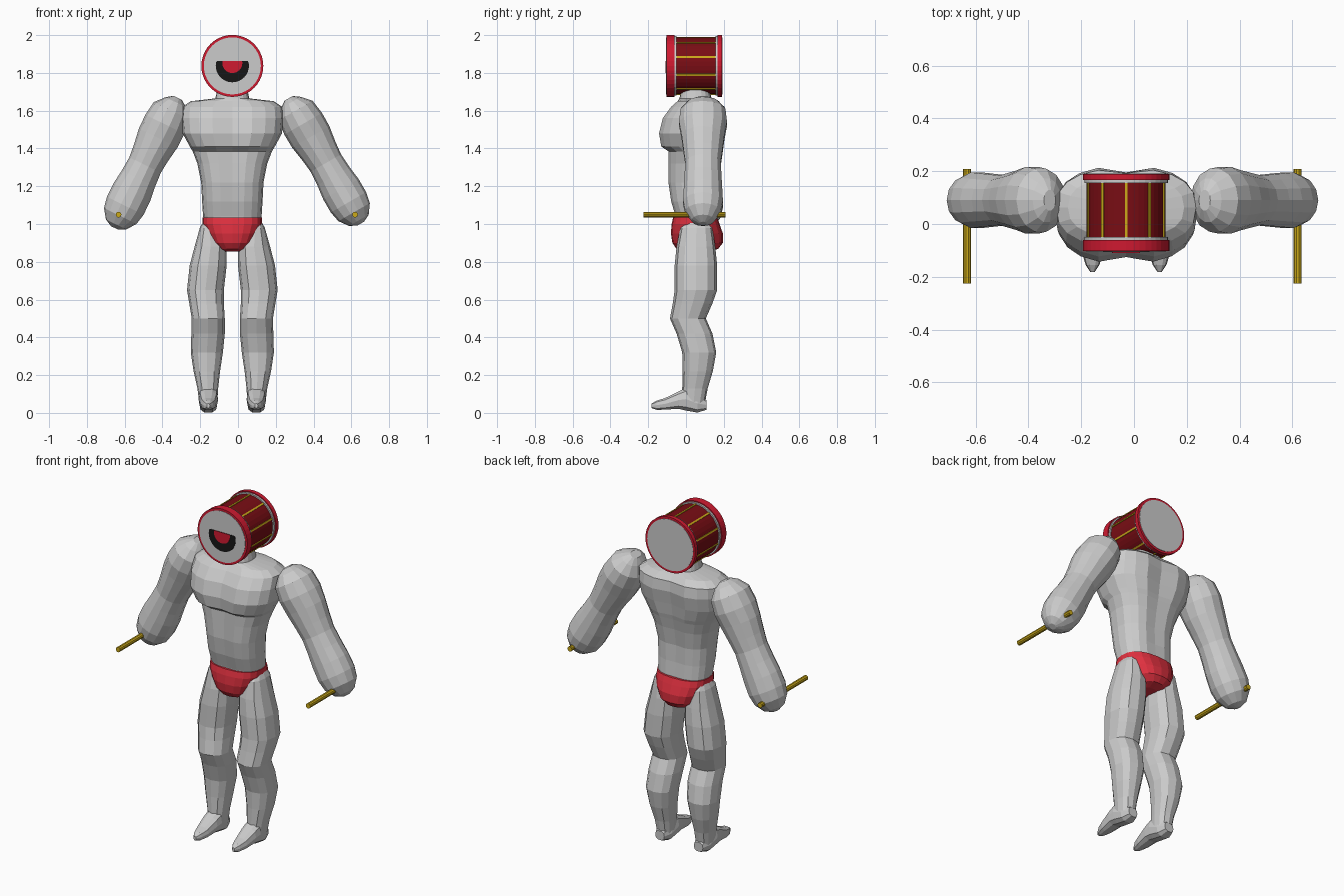
import bpy, bmesh
from math import sin, cos, pi, exp, copysign
from mathutils import Vector, Matrix

cube = bpy.data.objects.get("Cube")
if cube:
    bpy.data.objects.remove(cube, do_unlink=True)

MID = -0.03                              # centre line of the body
HEAD = Vector((MID, 0, 1.837))           # drum axis


def material(name, color):
    m = bpy.data.materials.new(name)
    m.use_nodes = True
    m.diffuse_color = (*color, 1)
    m.node_tree.nodes["Principled BSDF"].inputs["Base Color"].default_value = (*color, 1)
    return m


grey = material("light grey", (0.6, 0.6, 0.6))
red = material("rim red", (0.62, 0.01, 0.03))
cloth = material("brief red", (0.74, 0.03, 0.05))
maroon = material("dark red", (0.19, 0.004, 0.007))
gold = material("gold", (0.6, 0.4, 0.01))
black = material("black", (0.008, 0.008, 0.008))


def finish(name, bm, mat):
    bmesh.ops.recalc_face_normals(bm, faces=bm.faces)
    me = bpy.data.meshes.new(name)
    bm.to_mesh(me)
    bm.free()
    me.materials.append(mat)
    ob = bpy.data.objects.new(name, me)
    bpy.context.collection.objects.link(ob)
    return ob


def loft(name, rings, mat):
    """Skin a list of equal point rings and cap both ends."""
    bm = bmesh.new()
    loops = [[bm.verts.new(p) for p in ring] for ring in rings]
    for a, b in zip(loops, loops[1:]):
        for i in range(len(a)):
            j = (i + 1) % len(a)
            bm.faces.new((a[i], a[j], b[j], b[i]))
    bm.faces.new(loops[0])
    bm.faces.new(loops[-1])
    return finish(name, bm, mat)


def oval(n, power=1.0):
    """Unit oval points; a power below one makes it boxier."""
    for i in range(n):
        a = 2 * pi * i / n
        yield tuple(copysign(abs(v) ** power, v) for v in (cos(a), sin(a)))


def level(z, x0, x1, y0, y1, n, power=1.0, groove=0.0):
    """Horizontal ring with an optional crease down the front and back."""
    cx, cy = (x0 + x1) / 2, (y0 + y1) / 2
    ring = []
    for u, v in oval(n, power):
        x = u * (x1 - x0) / 2
        pull = 1 - groove * exp(-(x / 0.05) ** 2)
        ring.append((cx + x, cy + v * pull * (y1 - y0) / 2, z))
    return ring


def cylinder(name, x, z, y0, y1, r, mat, n=32):
    return loft(name, [[(x + r * u, y, z + r * v) for u, v in oval(n)] for y in (y0, y1)], mat)


# Torso: height, half width, front, back, crease
torso = [
    (0.95, 0.12, -0.05, 0.15, 0), (1.04, 0.155, -0.06, 0.155, 0.05),
    (1.12, 0.16, -0.085, 0.15, 0.08), (1.22, 0.165, -0.1, 0.15, 0.1),
    (1.32, 0.185, -0.1, 0.165, 0.1), (1.385, 0.21, -0.1, 0.18, 0.1),
    (1.41, 0.225, -0.138, 0.19, 0.12), (1.48, 0.263, -0.15, 0.205, 0.14),
    (1.56, 0.27, -0.13, 0.22, 0.14), (1.62, 0.265, -0.085, 0.21, 0.12),
    (1.65, 0.22, -0.05, 0.175, 0.05), (1.665, 0.09, -0.035, 0.135, 0),
    (1.71, 0.08, -0.025, 0.125, 0),
]
loft("torso", [level(z, MID - w, MID + w, f, b, 20, 0.8, g) for z, w, f, b, g in torso], grey)

# Briefs
briefs = [
    (1.035, 0.158, -0.068, 0.165), (1.0, 0.158, -0.076, 0.178), (0.95, 0.14, -0.08, 0.195),
    (0.9, 0.115, -0.072, 0.195), (0.868, 0.08, -0.05, 0.17), (0.855, 0.05, -0.01, 0.12),
]
loft("briefs", [level(z, MID - w, MID + w, f, b, 20, 0.8) for z, w, f, b in briefs], cloth)

# Legs: height, inner edge, outer edge, front, back
leg = [
    (1.02, 0.1, 0.15, 0.01, 0.11), (0.98, 0.07, 0.172, -0.03, 0.14),
    (0.88, 0.03, 0.2, -0.05, 0.155), (0.78, 0.03, 0.226, -0.06, 0.165),
    (0.65, 0.045, 0.24, -0.06, 0.165), (0.58, 0.045, 0.228, -0.07, 0.14),
    (0.5, 0.04, 0.215, -0.085, 0.105), (0.42, 0.04, 0.217, -0.05, 0.14),
    (0.32, 0.05, 0.22, -0.02, 0.16), (0.22, 0.065, 0.205, -0.018, 0.142),
    (0.13, 0.075, 0.185, -0.02, 0.115), (0.05, 0.08, 0.175, -0.02, 0.1),
]
# Feet: depth, half width, sole, top
foot = [
    (0.108, 0.03, 0.015, 0.07), (0.06, 0.048, 0.0, 0.1), (0.0, 0.052, 0.01, 0.135),
    (-0.04, 0.05, 0.02, 0.115), (-0.11, 0.04, 0.016, 0.08),
    (-0.155, 0.026, 0.015, 0.066), (-0.182, 0.008, 0.025, 0.05),
]
# Arms: distance from shoulder, radius in x-z, radius in y
arm = [
    (-0.075, 0.025, 0.04), (-0.05, 0.06, 0.085), (0.0, 0.104, 0.122), (0.08, 0.115, 0.13),
    (0.16, 0.114, 0.116), (0.25, 0.1, 0.105), (0.32, 0.093, 0.096), (0.4, 0.098, 0.1),
    (0.48, 0.108, 0.104), (0.56, 0.108, 0.108), (0.62, 0.096, 0.096), (0.67, 0.06, 0.06),
    (0.69, 0.02, 0.02),
]
sides = [("left", 1, 0.305, 0.605, 0.62), ("right", -1, -0.352, -0.605, -0.632)]
for side, s, shoulder, hand, stick in sides:
    loft(side + "_leg", [level(z, MID + s * i, MID + s * o, f, b, 12, 0.85)
                         for z, i, o, f, b in leg], grey)
    loft(side + "_foot", [[(MID + s * 0.127 + w * u, y, (lo + hi) / 2 + v * (hi - lo) / 2)
                           for u, v in oval(10, 0.75)] for y, w, lo, hi in foot], grey)
    start = Vector((shoulder, 0.09, 1.6))
    axis = (Vector((hand, 0.09, 1.08)) - start).normalized()
    across = axis.cross(Vector((0, 1, 0)))
    loft(side + "_arm", [[start + axis * d + across * (r * u) + Vector((0, ry * v, 0))
                          for u, v in oval(14)] for d, r, ry in arm], grey)
    cylinder(side + "_drumstick", stick, 1.05, -0.226, 0.208, 0.015, gold, 10)

# Drum head: shell, bands, rims and skins
for name, y0, y1, r, mat in [
    ("drum_shell", -0.06, 0.17, 0.15, maroon),
    ("front_band", -0.062, -0.049, 0.158, grey), ("back_band", 0.155, 0.168, 0.158, grey),
    ("front_rim", -0.103, -0.06, 0.164, red), ("back_rim", 0.166, 0.19, 0.164, red),
    ("front_skin", -0.105, -0.1, 0.151, grey), ("back_skin", 0.187, 0.192, 0.151, grey),
]:
    cylinder(name, HEAD.x, HEAD.z, y0, y1, r, mat, 40)

# Gold cords along the shell
bm = bmesh.new()
for i in range(10):
    place = (Matrix.Translation(HEAD + Vector((0, 0.053, 0))) @ Matrix.Rotation(i * pi / 5, 4, 'Y')
             @ Matrix.Translation((0, 0, 0.15)) @ Matrix.Diagonal((0.01, 0.208, 0.008, 1)))
    bmesh.ops.create_cube(bm, size=1, matrix=place)
finish("drum_cords", bm, gold)

# Eye: two discs cut flat along the lid line
for name, z, r, y, mat in [("eye_outer", 1.838, 0.088, -0.107, black),
                           ("eye_iris", 1.852, 0.053, -0.109, red)]:
    ring = [(MID + r * u, min(z + r * v, 1.863)) for u, v in oval(32)]
    loft(name, [[(a, d, b) for a, b in ring] for d in (y, -0.103)], mat)
